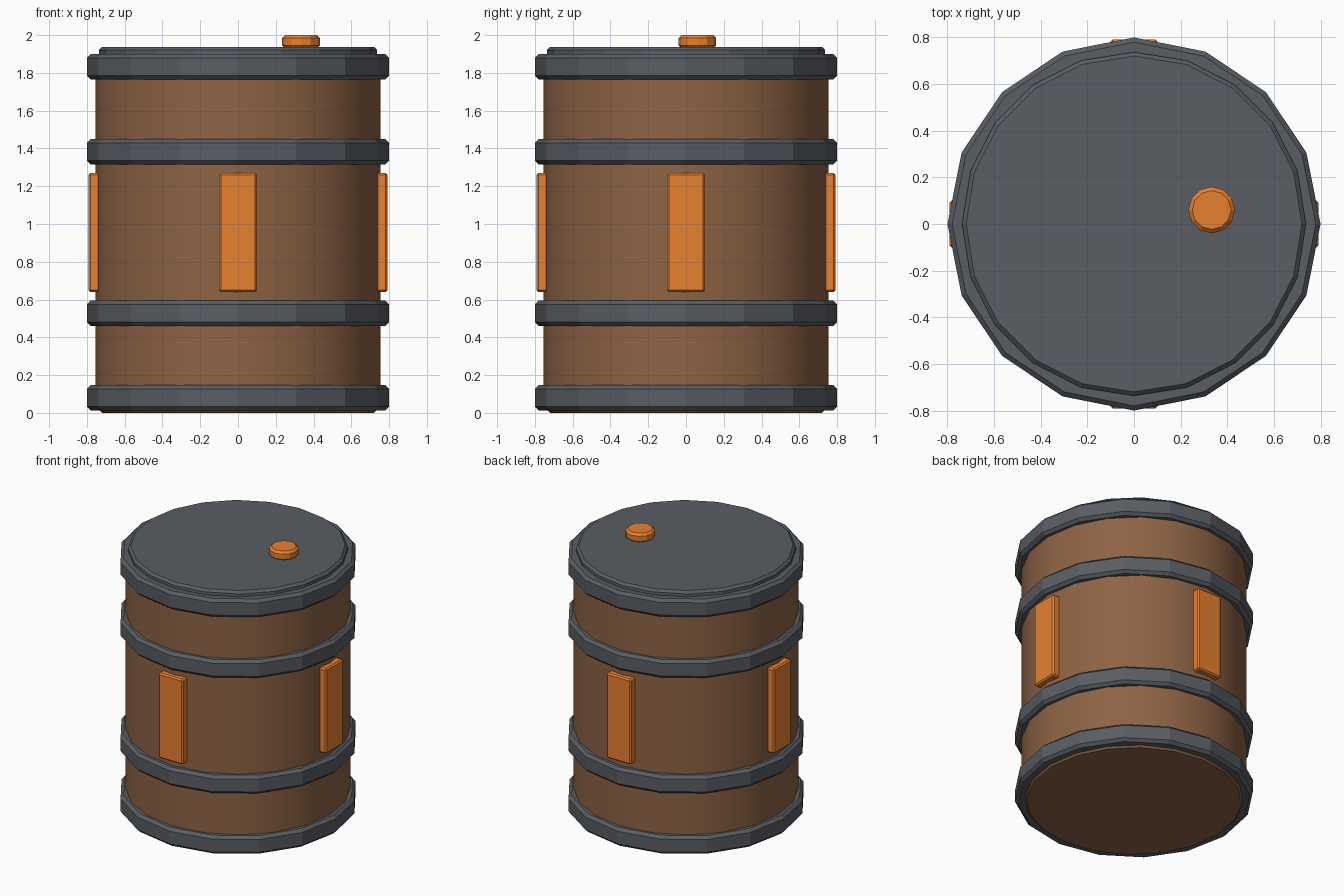
import bpy
from math import sin, cos, pi, radians

if "Cube" in bpy.data.objects:
    bpy.data.objects.remove(bpy.data.objects["Cube"])


def material(name, color):
    m = bpy.data.materials.new(name)
    m.diffuse_color = color
    m.use_nodes = True
    m.node_tree.nodes["Principled BSDF"].inputs["Base Color"].default_value = m.diffuse_color
    return m


WOOD = material("brown", (0.27, 0.125, 0.06, 1))
METAL = material("dark_grey", (0.10, 0.11, 0.125, 1))
ORANGE = material("orange", (0.80, 0.22, 0.03, 1))


def finish(obj, name, mat, bevel):
    obj.name = name
    obj.data.materials.append(mat)
    b = obj.modifiers.new("bevel", "BEVEL")
    b.width = bevel
    b.segments = 1
    b.limit_method = "ANGLE"
    b.angle_limit = radians(40)
    return obj


def drum(name, sides, radius, z0, z1, mat, bevel, x=0, y=0):
    bpy.ops.mesh.primitive_cylinder_add(
        vertices=sides, radius=radius, depth=z1 - z0, location=(x, y, (z0 + z1) / 2))
    return finish(bpy.context.object, name, mat, bevel)


# Smooth barrel wall
drum("barrel_body", 20, 0.755, 0.0, 1.90, WOOD, 0.035)
bpy.ops.object.shade_smooth_by_angle(angle=radians(30))

# Four hoops
for i, z in enumerate((0.013, 0.46, 1.315, 1.765)):
    drum(f"hoop_{i + 1}", 16, 0.80, z, z + 0.134, METAL, 0.02)

# Lid and bung cap
drum("lid", 20, 0.737, 1.86, 1.938, METAL, 0.017)
drum("bung_cap", 12, 0.10, 1.93, 2.0, ORANGE, 0.016, 0.333, 0.06)

# Four side panels
for i in range(4):
    a = i * pi / 2
    bpy.ops.mesh.primitive_cube_add(
        size=1, location=(0.762 * sin(a), -0.762 * cos(a), 0.955), rotation=(0, 0, a))
    panel = bpy.context.object
    panel.scale = (0.20, 0.06, 0.63)
    bpy.ops.object.transform_apply(location=False, rotation=False, scale=True)
    finish(panel, f"side_panel_{i + 1}", ORANGE, 0.01)
